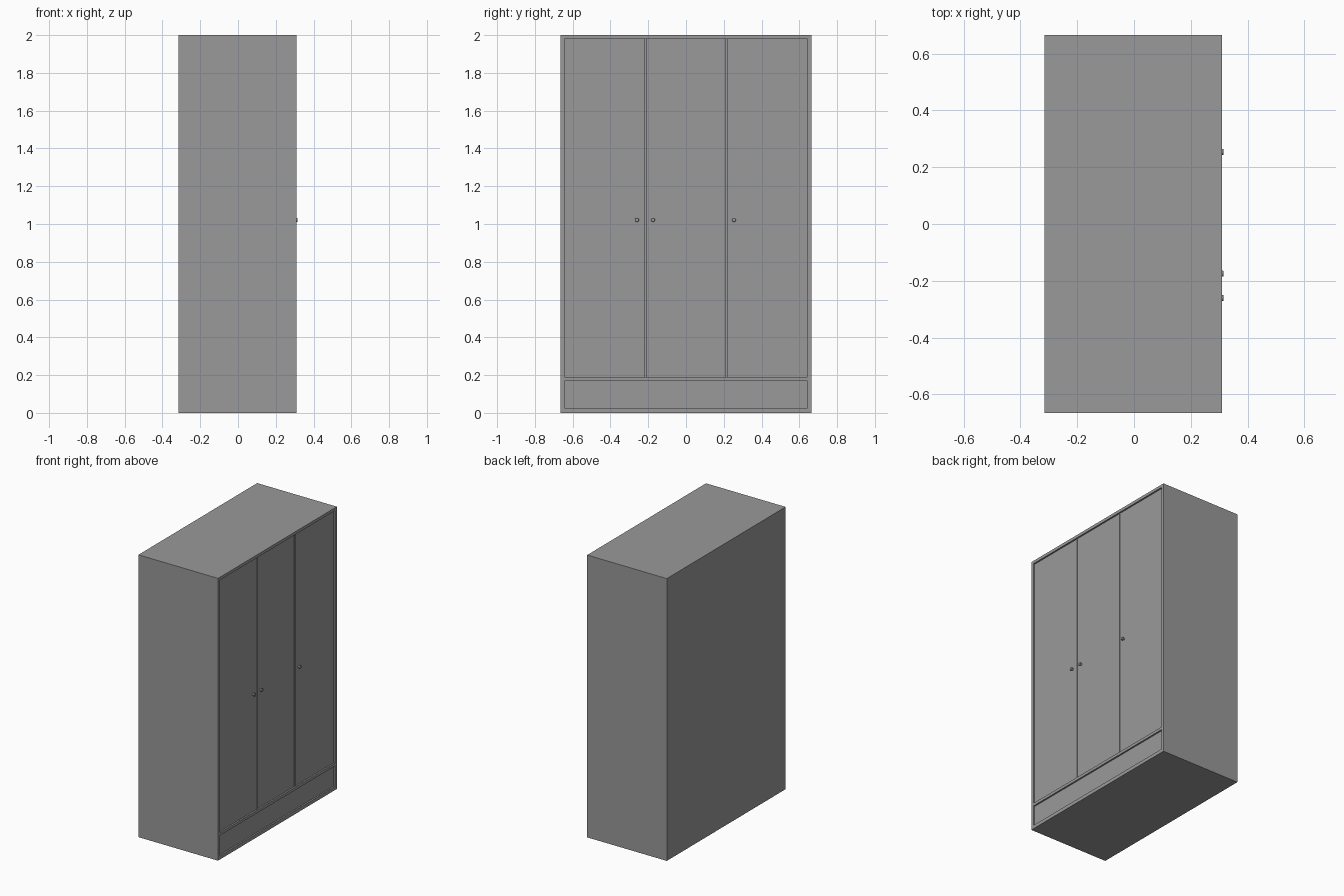
import bpy, bmesh, math
from mathutils import Matrix

if "Cube" in bpy.data.objects:
    bpy.data.objects.remove(bpy.data.objects["Cube"])

BACK, FRONT, KNOB_TIP = -0.315, 0.309, 0.315
FACE = 0.298          # recessed plane of the doors and drawer
HALF, TOP, T = 0.665, 2.0, 0.021

paint = bpy.data.materials.new("dark_grey")
paint.diffuse_color = (0.32, 0.32, 0.32, 1)
paint.use_nodes = True
paint.node_tree.nodes["Principled BSDF"].inputs["Base Color"].default_value = paint.diffuse_color


def finish(name, bm):
    mesh = bpy.data.meshes.new(name)
    bm.to_mesh(mesh)
    bm.free()
    mesh.materials.append(paint)
    ob = bpy.data.objects.new(name, mesh)
    bpy.context.collection.objects.link(ob)
    return ob


def box(name, x, y, z):
    bm = bmesh.new()
    size = [b - a for a, b in (x, y, z)]
    mid = [(a + b) / 2 for a, b in (x, y, z)]
    bmesh.ops.create_cube(bm, size=1, matrix=Matrix.Translation(mid) @ Matrix.Diagonal((*size, 1)))
    return finish(name, bm)


def knob(name, y, z):
    # small turned handle pointing along +x
    length = KNOB_TIP - FACE
    profile = [(0, 0), (0.007, 0), (0.007, 0.006), (0.0105, 0.008),
               (0.0105, length - 0.001), (0.0095, length), (0, length)]
    bm = bmesh.new()
    verts = [bm.verts.new((FACE + h, y + r, z)) for r, h in profile]
    edges = [bm.edges.new(pair) for pair in zip(verts, verts[1:])]
    bmesh.ops.spin(bm, geom=verts + edges, cent=(0, y, z), axis=(1, 0, 0),
                   angle=math.tau, steps=20, use_duplicate=False)
    bmesh.ops.remove_doubles(bm, verts=bm.verts, dist=1e-5)
    bmesh.ops.recalc_face_normals(bm, faces=bm.faces)
    ob = finish(name, bm)
    bpy.ops.object.select_all(action='DESELECT')
    ob.select_set(True)
    bpy.context.view_layer.objects.active = ob
    bpy.ops.object.shade_smooth_by_angle(angle=math.radians(35))


# carcass
inner = HALF - T
depth = (BACK, FRONT)
box("left_side_panel", depth, (-HALF, -inner), (0, TOP))
box("right_side_panel", depth, (inner, HALF), (0, TOP))
box("top_panel", depth, (-inner, inner), (TOP - T, TOP))
box("bottom_panel", depth, (-inner, inner), (0, 0.025))
box("rail_above_drawer", depth, (-inner, inner), (0.17, 0.19))
box("back_panel", (BACK, BACK + T), (-inner, inner), (0.025, TOP - T))

# dividers: two thin strips, just proud of the doors, with a groove between
DIV, W, GROOVE = 0.214, 0.011, 0.002
door_z = (0.19, TOP - T)
for side, label in ((-1, "left"), (1, "right")):
    c = side * DIV
    box(f"{label}_divider", (BACK + T, FACE - 0.006), (c - W, c + W), door_z)
    for part, span in (("a", (c - W, c - GROOVE)), ("b", (c + GROOVE, c + W))):
        box(f"{label}_divider_strip_{part}", (FACE - 0.006, FACE + 0.002), span, door_z)

# recessed doors and drawer front
spans = {"left": (-inner, -DIV - W), "middle": (-DIV + W, DIV - W), "right": (DIV + W, inner)}
for label, span in spans.items():
    box(f"{label}_door", (FACE - T, FACE), span, door_z)
box("drawer_front", (FACE - T, FACE), (-inner, inner), (0.025, 0.17))

# knobs
for label, y in (("left", -0.26), ("middle", -0.175), ("right", 0.254)):
    knob(f"{label}_knob", y, 1.022)
